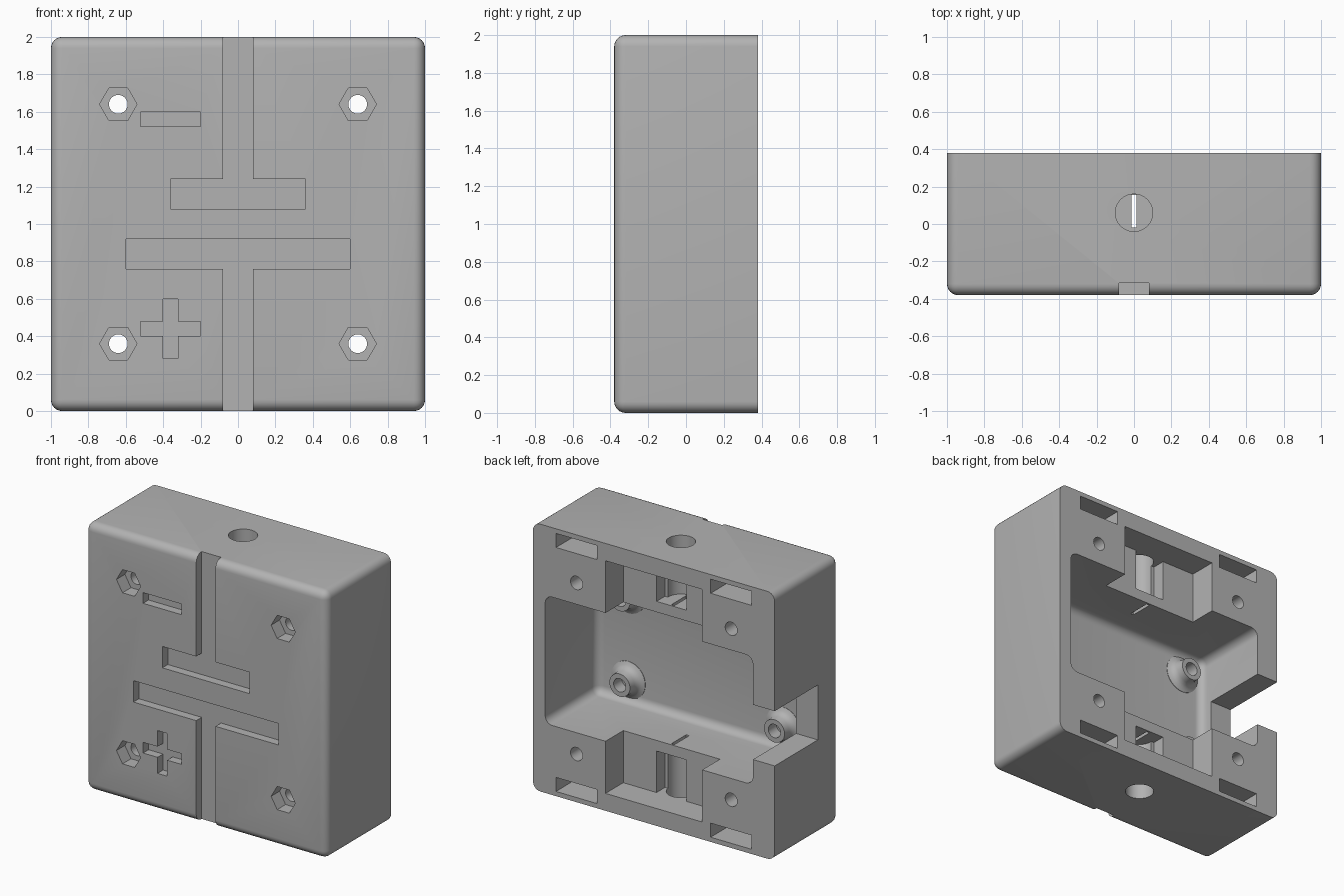
import bpy, bmesh, math

if "Cube" in bpy.data.objects:
    bpy.data.objects.remove(bpy.data.objects["Cube"])

grey = bpy.data.materials.new("mid grey")
grey.diffuse_color = (0.45, 0.45, 0.45, 1)
grey.use_nodes = True
grey.node_tree.nodes["Principled BSDF"].inputs["Base Color"].default_value = grey.diffuse_color


def make_object(bm, name):
    bmesh.ops.recalc_face_normals(bm, faces=bm.faces[:])
    mesh = bpy.data.meshes.new(name)
    bm.to_mesh(mesh)
    bm.free()
    mesh.materials.append(grey)
    obj = bpy.data.objects.new(name, mesh)
    bpy.context.collection.objects.link(obj)
    return obj


def prism(name, points, y0, y1):
    """Extrude an x-z outline from y0 to y1."""
    bm = bmesh.new()
    face = bm.faces.new([bm.verts.new((x, y0, z)) for x, z in points])
    ext = bmesh.ops.extrude_face_region(bm, geom=[face])
    verts = [v for v in ext["geom"] if isinstance(v, bmesh.types.BMVert)]
    bmesh.ops.translate(bm, verts=verts, vec=(0, y1 - y0, 0))
    return make_object(bm, name)


def box(name, x0, x1, y0, y1, z0, z1, radius=0):
    """Box; with a radius, all edges except those of the back face are rounded."""
    obj = prism(name, [(x0, z0), (x1, z0), (x1, z1), (x0, z1)], y0, y1)
    if radius:
        bm = bmesh.new()
        bm.from_mesh(obj.data)
        edges = [e for e in bm.edges if min(v.co.y for v in e.verts) < y1 - 1e-4]
        bmesh.ops.bevel(bm, geom=edges, offset=radius, segments=6, profile=0.5,
                        affect='EDGES', clamp_overlap=True)
        bm.to_mesh(obj.data)
        bm.free()
    return obj


def ring(cx, cz, r, n):
    return [(cx + r * math.cos(math.tau * i / n), cz + r * math.sin(math.tau * i / n))
            for i in range(n)]


def cut(target, cutter):
    bpy.context.view_layer.objects.active = target
    mod = target.modifiers.new("cut", 'BOOLEAN')
    mod.operation = 'DIFFERENCE'
    mod.solver = 'EXACT'
    mod.object = cutter
    bpy.ops.object.modifier_apply(modifier=mod.name)
    bpy.data.objects.remove(cutter, do_unlink=True)


# Housing with rounded front, open back
housing = box("housing", -1, 1, -0.38, 0.38, 0, 2, 0.06)

# Main cavity and the cable notch in its side wall
cut(housing, box("cavity", -0.82, 0.90, -0.235, 0.5, 0.52, 1.48, 0.06))
cut(housing, box("side_notch", -1.1, -0.7, -0.13, 0.5, 0.71, 1.12))

# Engraved symbol lines on the front
FLOOR = -0.315
cut(housing, prism("upper_plate", [(-0.36, 1.08), (0.36, 1.08), (0.36, 1.24), (0.08, 1.24),
                                   (0.08, 2.1), (-0.08, 2.1), (-0.08, 1.24), (-0.36, 1.24)],
                   -0.5, FLOOR))
cut(housing, prism("lower_plate", [(-0.6, 0.92), (-0.6, 0.76), (-0.08, 0.76), (-0.08, -0.1),
                                   (0.08, -0.1), (0.08, 0.76), (0.6, 0.76), (0.6, 0.92)],
                   -0.5, FLOOR))
cut(housing, box("minus_mark", -0.52, -0.20, -0.5, FLOOR, 1.52, 1.60))
a, b = 0.04, 0.16
plus = [(a, -b), (a, -a), (b, -a), (b, a), (a, a), (a, b),
        (-a, b), (-a, a), (-b, a), (-b, -a), (-a, -a), (-a, -b)]
cut(housing, prism("plus_mark", [(x - 0.36, z + 0.44) for x, z in plus], -0.5, FLOOR))

for sz in (-1, 1):
    def zspan(lo, hi):
        return sorted((1 + sz * lo, 1 + sz * hi))

    # End recess, with a pocket that opens the round bore towards the back
    cut(housing, box("end_recess", -0.4, 0.4, 0.17, 0.5, *zspan(0.40, 0.87)))
    cut(housing, box("bore_pocket", -0.125, 0.125, 0.07, 0.3, *zspan(0.56, 0.87)))
    bore = prism("bore", ring(0, 0, 0.1, 32), 0.56, 1.1)
    for v in bore.data.vertices:
        x, y, z = v.co
        v.co = (x, 0.06 + z, 1 + sz * y)
    bm = bmesh.new()
    bm.from_mesh(bore.data)
    bmesh.ops.recalc_face_normals(bm, faces=bm.faces[:])
    bm.to_mesh(bore.data)
    bm.free()
    cut(housing, bore)
    cut(housing, box("wire_slit", -0.0125, 0.0125, -0.02, 0.155, *zspan(0.4, 0.6)))

    for sx in (-1, 1):
        # Screw holes with hexagonal nut seats, and rectangular slots at the back
        cx, cz = sx * 0.64, 1 + sz * 0.64
        cut(housing, prism("screw_hole", ring(cx, cz, 0.05, 24), -0.6, 0.6))
        cut(housing, prism("nut_seat", ring(cx, cz, 0.1, 6), -0.5, -0.28))
        cut(housing, box("back_slot", cx - 0.17, cx + 0.17, 0.1, 0.5, *zspan(0.86, 0.965)))

        # Hollow boss with flared foot on the cavity floor
        bm = bmesh.new()
        profile = [(0.14, -0.24), (0.14, -0.232), (0.115, -0.222), (0.098, -0.205),
                   (0.088, -0.18), (0.085, -0.13), (0.05, -0.13), (0.05, -0.225)]
        rings = [[bm.verts.new((x, y, z)) for x, z in ring(cx, 1 + sz * 0.32, r, 32)]
                 for r, y in profile]
        for r0, r1 in zip(rings, rings[1:]):
            for i in range(32):
                j = (i + 1) % 32
                bm.faces.new((r0[i], r0[j], r1[j], r1[i]))
        bm.faces.new(rings[0])
        bm.faces.new(rings[-1])
        make_object(bm, "boss")

# Smooth the rounded areas, keep edges sharp
bpy.ops.object.select_all(action='DESELECT')
for obj in bpy.data.objects:
    obj.select_set(True)
    bpy.context.view_layer.objects.active = obj
bpy.ops.object.shade_smooth_by_angle(angle=math.radians(30))
